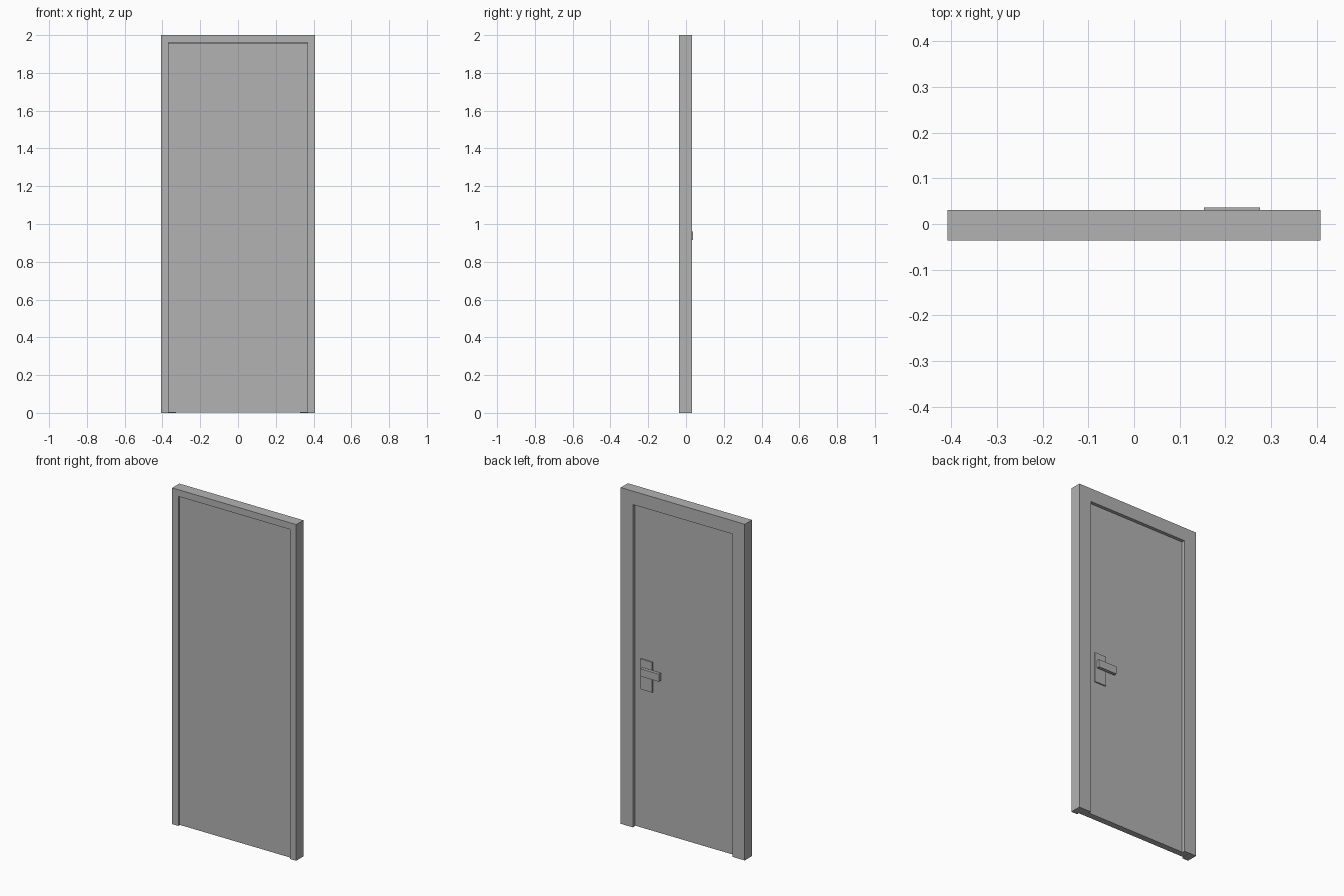
import bpy
import bmesh
from mathutils import Vector

if "Cube" in bpy.data.objects:
    bpy.data.objects.remove(bpy.data.objects["Cube"], do_unlink=True)

# Main dimensions
HALF_W, HEIGHT = 0.408, 2.0
FRONT, BACK = -0.036, 0.031          # frame depth
LEAF_FRONT, LEAF_BACK = -0.026, 0.011
JAMB, STOP = 0.04, 0.08              # visible frame width, front and back

grey = bpy.data.materials.new("plain grey")
grey.use_nodes = True
GREY = (0.45, 0.45, 0.45, 1.0)
grey.diffuse_color = GREY
grey.node_tree.nodes["Principled BSDF"].inputs["Base Color"].default_value = GREY


def finish(name, bm):
    bmesh.ops.recalc_face_normals(bm, faces=bm.faces)
    mesh = bpy.data.meshes.new(name)
    bm.to_mesh(mesh)
    bm.free()
    mesh.materials.append(grey)
    obj = bpy.data.objects.new(name, mesh)
    bpy.context.collection.objects.link(obj)
    return obj


def box(name, low, high):
    low, high = Vector(low), Vector(high)
    bm = bmesh.new()
    bmesh.ops.create_cube(bm, size=1)
    bmesh.ops.scale(bm, vec=high - low, verts=bm.verts)
    bmesh.ops.translate(bm, vec=(low + high) / 2, verts=bm.verts)
    return finish(name, bm)


# Door frame: rebated L section (inset, y) carried up, across and down
section = [(0, FRONT), (JAMB, FRONT), (JAMB, LEAF_BACK),
           (STOP, LEAF_BACK), (STOP, BACK), (0, BACK)]
bm = bmesh.new()
rings = []
for side, at_top in ((1, False), (1, True), (-1, True), (-1, False)):
    rings.append([bm.verts.new((side * (HALF_W - inset), y,
                                HEIGHT - inset if at_top else 0))
                  for inset, y in section])
for a, b in zip(rings, rings[1:]):
    for i in range(len(section)):
        j = (i + 1) % len(section)
        bm.faces.new((a[i], a[j], b[j], b[i]))
bm.faces.new(rings[0])
bm.faces.new(rings[-1])
finish("door_frame", bm)

# Door leaf, resting against the frame stop
edge = HALF_W - JAMB - 0.001
box("door_leaf", (-edge, LEAF_FRONT, 0.003),
    (edge, LEAF_BACK, HEIGHT - JAMB - 0.001))

# Handle on the back: plate and lever
PLATE_BACK = LEAF_BACK + 0.007
box("handle_plate", (0.21, LEAF_BACK, 0.828), (0.287, PLATE_BACK, 1.008))
box("handle_lever", (0.153, PLATE_BACK, 0.915), (0.275, 0.0365, 0.96))
